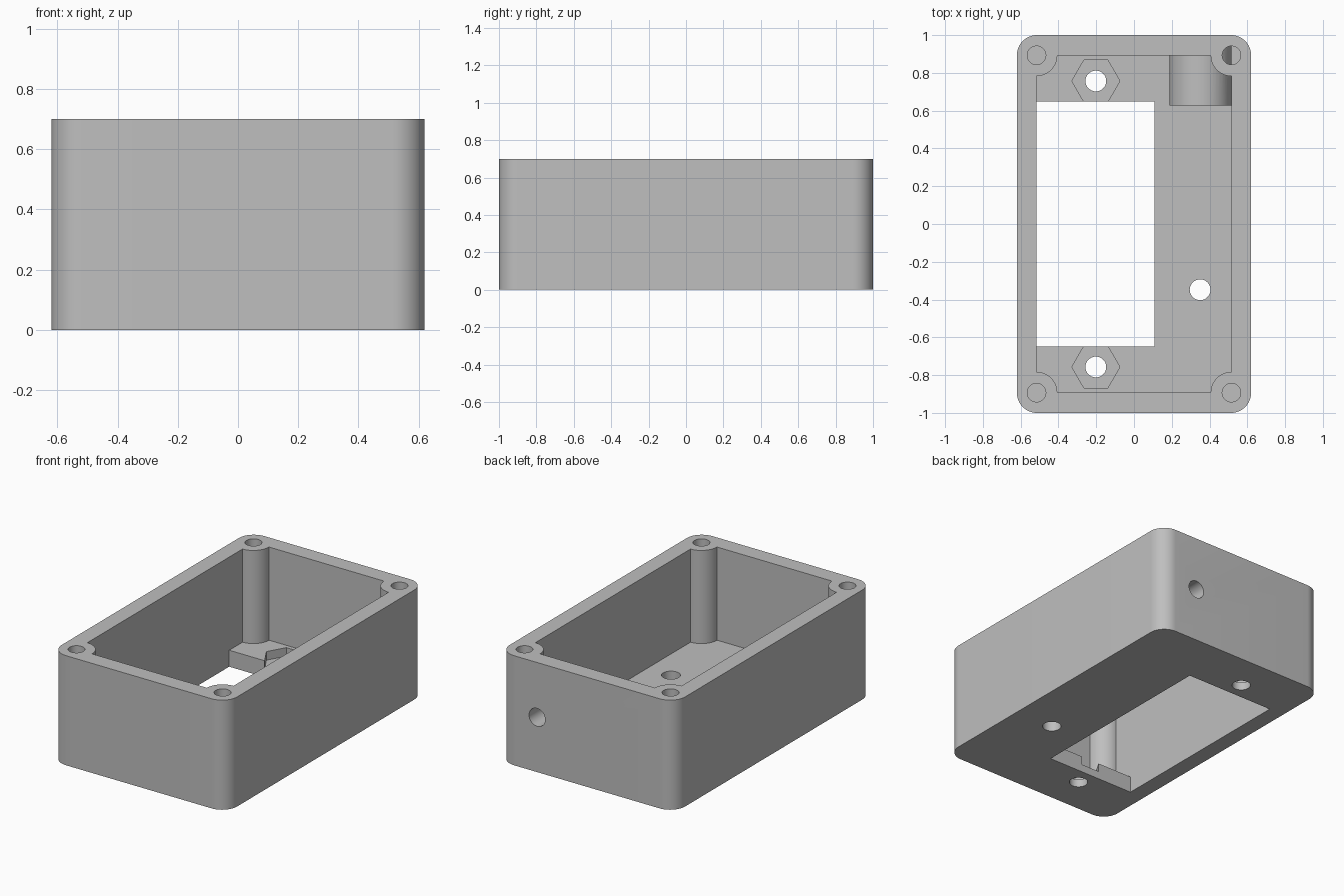
import bpy, bmesh, math
from mathutils import Matrix

cube = bpy.data.objects.get("Cube")
if cube:
    bpy.data.objects.remove(cube, do_unlink=True)

# Main dimensions
HX, HY, HEIGHT = 0.62, 1.0, 0.70
IX, IY, FLOOR = 0.516, 0.893, 0.105
SIGNS = ((1, 1), (-1, 1), (-1, -1), (1, -1))

grey = bpy.data.materials.new("plain_grey")
grey.use_nodes = True
grey.diffuse_color = (0.52, 0.52, 0.52, 1)
grey.node_tree.nodes["Principled BSDF"].inputs["Base Color"].default_value = grey.diffuse_color


def finish(name, bm):
    bmesh.ops.recalc_face_normals(bm, faces=bm.faces)
    mesh = bpy.data.meshes.new(name)
    bm.to_mesh(mesh)
    bm.free()
    mesh.materials.append(grey)
    obj = bpy.data.objects.new(name, mesh)
    bpy.context.collection.objects.link(obj)
    return obj


def prism(name, outline, z0, z1):
    bm = bmesh.new()
    face = bm.faces.new([bm.verts.new((x, y, z0)) for x, y in outline])
    top = bmesh.ops.extrude_face_region(bm, geom=[face])["geom"]
    bmesh.ops.translate(bm, vec=(0, 0, z1 - z0),
                        verts=[v for v in top if isinstance(v, bmesh.types.BMVert)])
    return finish(name, bm)


def rod(name, centre, radius, length, sides=48, along_y=False):
    bm = bmesh.new()
    turn = Matrix.Rotation(math.pi / 2, 4, "X" if along_y else "Z")
    bmesh.ops.create_cone(bm, cap_ends=True, segments=sides, radius1=radius,
                          radius2=radius, depth=length,
                          matrix=Matrix.Translation(centre) @ turn)
    return finish(name, bm)


def corner_outline(cx, cy, radius, inward, steps=16):
    """Rectangle whose corners are rounded, or bitten out when inward."""
    points = []
    for i, (sx, sy) in enumerate(SIGNS):
        for k in range(steps + 1):
            t = k / steps
            a = i * math.pi / 2 + (1.5 * math.pi - t * math.pi / 2 if inward else t * math.pi / 2)
            points.append((sx * cx + radius * math.cos(a), sy * cy + radius * math.sin(a)))
    return points


def combine(target, tool, operation="DIFFERENCE"):
    mod = target.modifiers.new("combine", "BOOLEAN")
    mod.operation, mod.solver, mod.object = operation, "EXACT", tool
    bpy.context.view_layer.objects.active = target
    bpy.ops.object.modifier_apply(modifier=mod.name)
    bpy.data.objects.remove(tool, do_unlink=True)


# Rounded case, hollowed out leaving a round screw post in each corner
case = prism("enclosure", corner_outline(HX - 0.106, HY - 0.106, 0.106, False), 0, HEIGHT)
combine(case, prism("cavity", corner_outline(IX, IY, 0.11, True), FLOOR, HEIGHT + 0.1))

# Window through the floor, flush with the right wall
window = [(-IX, -0.648), (0.108, -0.648), (0.108, 0.648), (-IX, 0.648)]
combine(case, prism("window", window, -0.1, FLOOR + 0.05))

# Blind screw holes in the corner posts
for sx, sy in SIGNS:
    combine(case, rod("screw_hole", (sx * IX, sy * IY, 0.5), 0.049, 0.6))

# Mounting holes with hexagonal nut pockets open to the window
for side in (-1, 1):
    y = side * 0.757
    combine(case, rod("nut_pocket", (-0.202, y, 0.15), 0.127, 0.2, sides=6))
    combine(case, rod("mounting_hole", (-0.202, y, 0.05), 0.055, 0.3))
combine(case, rod("floor_hole", (0.35, -0.348, 0.05), 0.055, 0.4))

# Cable boss inside the back wall, with its bore
combine(case, rod("cable_boss", (0.352, 0.7885, 0.35), 0.165, 0.323, along_y=True), "UNION")
combine(case, rod("cable_bore", (0.352, 0.85, 0.35), 0.057, 0.6, along_y=True))

bpy.ops.object.select_all(action="DESELECT")
case.select_set(True)
bpy.context.view_layer.objects.active = case
bpy.ops.object.shade_smooth_by_angle(angle=math.radians(30))
